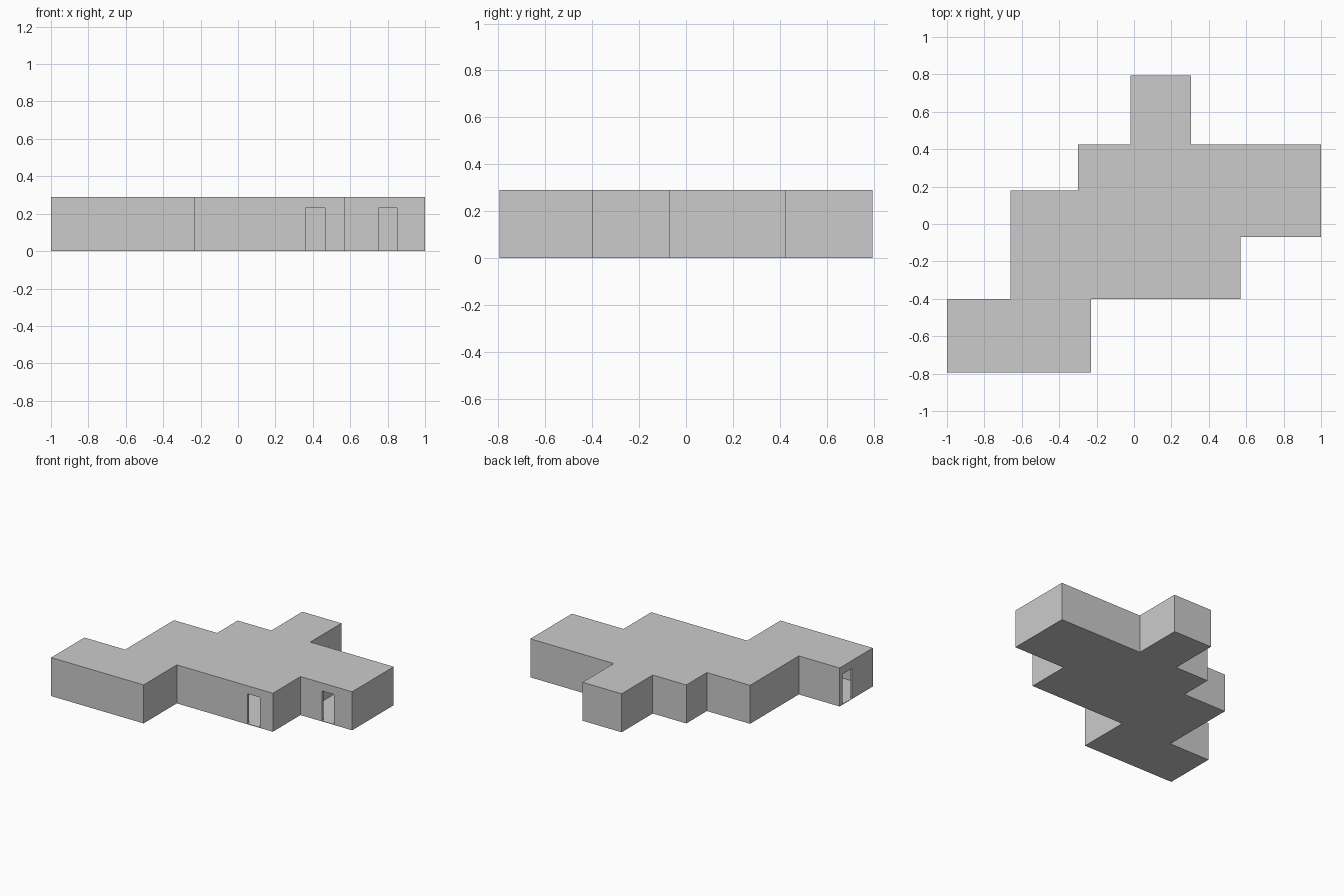
import bpy
import bmesh
from mathutils import Vector

if "Cube" in bpy.data.objects:
    bpy.data.objects.remove(bpy.data.objects["Cube"])

HEIGHT, WALL, FLOOR, ROOF = 0.29, 0.015, 0.004, 0.012

grey = bpy.data.materials.new("plain_grey")
grey.diffuse_color = (0.6, 0.6, 0.6, 1)
grey.use_nodes = True
grey.node_tree.nodes["Principled BSDF"].inputs["Base Color"].default_value = grey.diffuse_color


def prism(name, outline, z0, z1):
    """Extrude a counter-clockwise outline from z0 to z1."""
    bm = bmesh.new()
    base = bm.faces.new([bm.verts.new((x, y, z0)) for x, y in outline])
    top = bmesh.ops.extrude_face_region(bm, geom=[base])["geom"]
    verts = [g for g in top if isinstance(g, bmesh.types.BMVert)]
    bmesh.ops.translate(bm, verts=verts, vec=(0, 0, z1 - z0))
    bmesh.ops.recalc_face_normals(bm, faces=bm.faces)
    mesh = bpy.data.meshes.new(name)
    bm.to_mesh(mesh)
    bm.free()
    mesh.materials.append(grey)
    obj = bpy.data.objects.new(name, mesh)
    bpy.context.collection.objects.link(obj)
    return obj


def box(name, x0, x1, y0, y1, z0, z1):
    return prism(name, [(x0, y0), (x1, y0), (x1, y1), (x0, y1)], z0, z1)


def inset(outline, t):
    """Move every wall of a right-angled outline inward by t."""
    pts = [Vector(p) for p in outline]
    result = []
    for i, p in enumerate(pts):
        a = (p - pts[i - 1]).normalized()
        b = (pts[(i + 1) % len(pts)] - p).normalized()
        result.append(p + t * (Vector((-a.y, a.x)) + Vector((-b.y, b.x))))
    return result


def cut(target, cutter):
    cutter.hide_render = True
    cutter.hide_viewport = True
    mod = target.modifiers.new(cutter.name, "BOOLEAN")
    mod.operation = "DIFFERENCE"
    mod.solver = "EXACT"
    mod.object = cutter


# Stepped floor plan
plan = [(-1, -0.795), (-0.23, -0.795), (-0.23, -0.40), (0.57, -0.40),
        (0.57, -0.07), (1, -0.07), (1, 0.425), (0.305, 0.425),
        (0.305, 0.795), (-0.02, 0.795), (-0.02, 0.425), (-0.30, 0.425),
        (-0.30, 0.18), (-0.66, 0.18), (-0.66, -0.40), (-1, -0.40)]

# Hollow building shell
building = prism("building", plan, 0, HEIGHT)
cut(building, prism("interior_cutter", inset(plan, WALL), FLOOR, HEIGHT - ROOF))

# Doorways in the front, right wing and left end walls
doors = {"front_door_cutter": (0.36, 0.465, -0.43, -0.37),
         "wing_door_cutter": (0.75, 0.85, -0.10, -0.04),
         "side_door_cutter": (-1.03, -0.97, -0.55, -0.435)}
for name, (x0, x1, y0, y1) in doors.items():
    cut(building, box(name, x0, x1, y0, y1, FLOOR, 0.23))

# Inner wall between the main hall and the right wing
box("partition", 0.555, 0.57, -0.06, 0.415, FLOOR, HEIGHT - ROOF)
